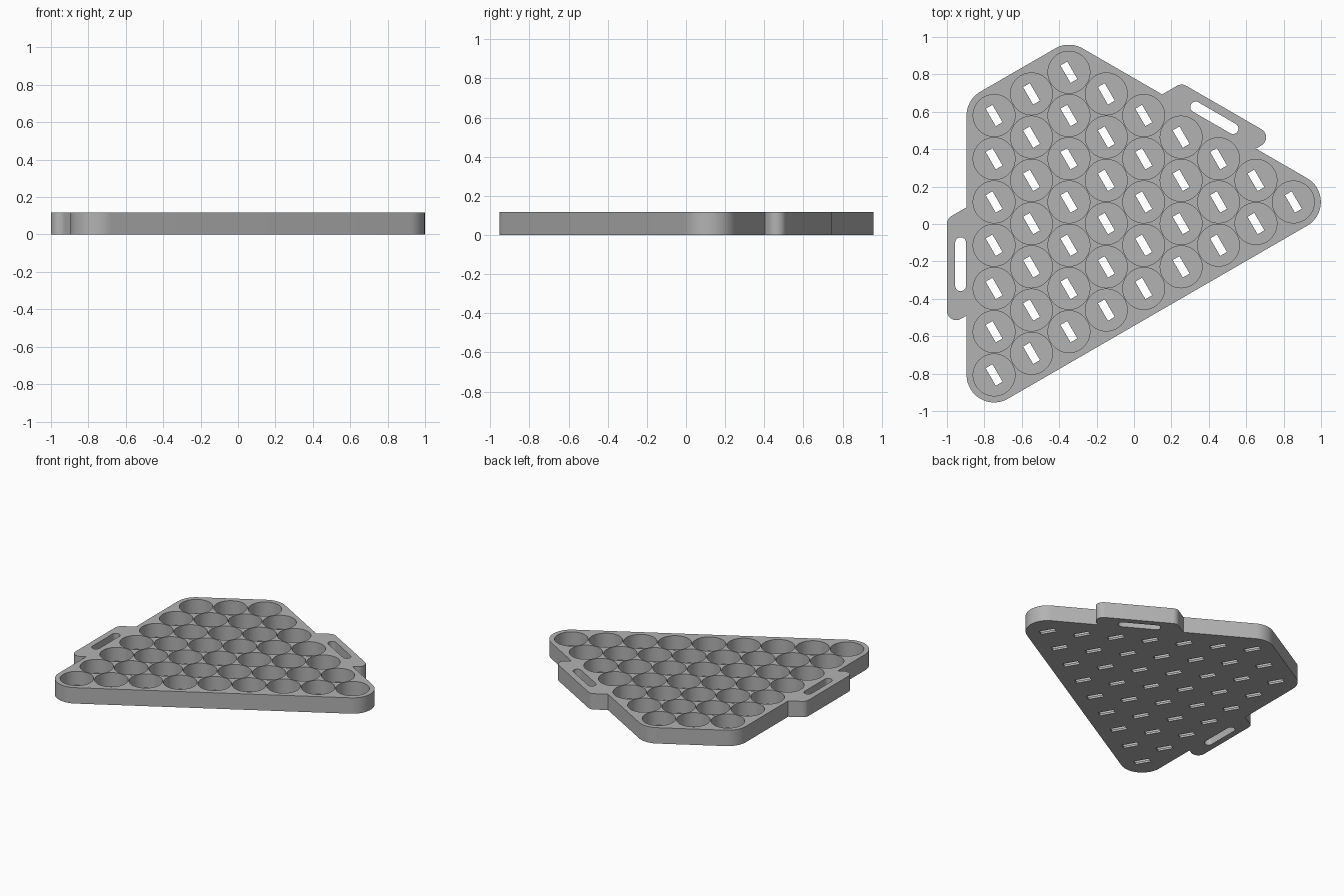
import bpy, bmesh, math
from mathutils import Vector, Matrix

HEIGHT, FLOOR = 0.117, 0.015
PITCH_X, PITCH_Y = 0.2, 0.2312
RIM, CELL = 0.147, 0.112
FIRST = Vector((-0.748, -0.807))

cube = bpy.data.objects.get("Cube")
if cube:
    bpy.data.objects.remove(cube, do_unlink=True)

grey = bpy.data.materials.new("plain grey")
grey.use_nodes = True
grey.diffuse_color = (0.45, 0.45, 0.45, 1)
grey.node_tree.nodes["Principled BSDF"].inputs["Base Color"].default_value = grey.diffuse_color


def circle(centre, radius, count=64):
    return [Vector(centre) + radius * Vector((math.cos(a), math.sin(a)))
            for a in (math.tau * i / count for i in range(count))]


def mirror(point):
    """Reflect a point across the tray's slanted symmetry axis."""
    axis = Vector((-0.5, math.sqrt(3) / 2))
    base = FIRST + Vector((4 * PITCH_X, 2 * PITCH_Y))
    offset = Vector(point) - base
    return base + 2 * offset.dot(axis) * axis - offset


def prism(bm, outline, low, high):
    face = bm.faces.new([bm.verts.new((p.x, p.y, low)) for p in outline])
    made = bmesh.ops.extrude_face_region(bm, geom=[face])["geom"]
    verts = [v for v in made if isinstance(v, bmesh.types.BMVert)]
    bmesh.ops.translate(bm, vec=(0, 0, high - low), verts=verts)


def hull(points):
    """Outline of the convex hull, counter-clockwise."""
    points = sorted({(round(p[0], 5), round(p[1], 5)) for p in points})

    def chain(items):
        out = []
        for p in items:
            while len(out) > 1 and ((out[-1][0] - out[-2][0]) * (p[1] - out[-2][1])
                                    - (out[-1][1] - out[-2][1]) * (p[0] - out[-2][0])) <= 1e-7:
                out.pop()
            out.append(p)
        return out[:-1]
    return [Vector(p) for p in chain(points) + chain(points[::-1])]


def solid(name, outlines, low, high):
    bm = bmesh.new()
    for outline in outlines:
        prism(bm, outline, low, high)
    bmesh.ops.recalc_face_normals(bm, faces=bm.faces)
    mesh = bpy.data.meshes.new(name)
    bm.to_mesh(mesh)
    bm.free()
    mesh.materials.append(grey)
    obj = bpy.data.objects.new(name, mesh)
    bpy.context.collection.objects.link(obj)
    return obj


def combine(target, other, operation):
    other.hide_render = True
    mod = target.modifiers.new(other.name, "BOOLEAN")
    mod.operation, mod.object, mod.solver = operation, other, "EXACT"
    bpy.context.view_layer.objects.active = target
    bpy.ops.object.modifier_apply(modifier=mod.name)
    bpy.data.objects.remove(other, do_unlink=True)


# Cell centres in staggered columns
cells = []
for column in range(9):
    for row in range(min(7, 9 - column)):
        cells.append(FIRST + Vector((column * PITCH_X, (column / 2 + row) * PITCH_Y)))

# Rounded tray body
tray = solid("cell_tray", [hull([p for c in cells for p in circle(c, RIM)])], 0, HEIGHT)

# Two mirrored side tabs with slanted ends
tab = hull([p for c in [(-0.95, 0), (-0.95, -0.464), (-0.75, 0.115), (-0.75, -0.349)]
            for p in circle(c, 0.05, 48)])
strap = hull([p for y in (-0.1, -0.33) for p in circle((-0.927, y), 0.029, 32)])
for side, outline in (("left", tab), ("right", [mirror(p) for p in tab])):
    combine(tray, solid(side + "_tab", [outline], 0, HEIGHT), "UNION")

# Round pockets
combine(tray, solid("pockets", [circle(c, CELL) for c in cells], FLOOR, HEIGHT + 0.1), "DIFFERENCE")

# Slanted floor slots and the strap slots in the tabs
turn = Matrix.Rotation(math.radians(-60), 2)
corners = [turn @ Vector(p) for p in ((-0.054, -0.021), (0.054, -0.021), (0.054, 0.021), (-0.054, 0.021))]
slots = [[c + p for p in corners] for c in cells]
slots += [strap, [mirror(p) for p in strap]]
combine(tray, solid("slots", slots, -0.1, HEIGHT + 0.1), "DIFFERENCE")

# Smooth round walls, crisp rims
bpy.ops.object.select_all(action="DESELECT")
tray.select_set(True)
bpy.context.view_layer.objects.active = tray
bpy.ops.object.shade_smooth_by_angle(angle=math.radians(25))
